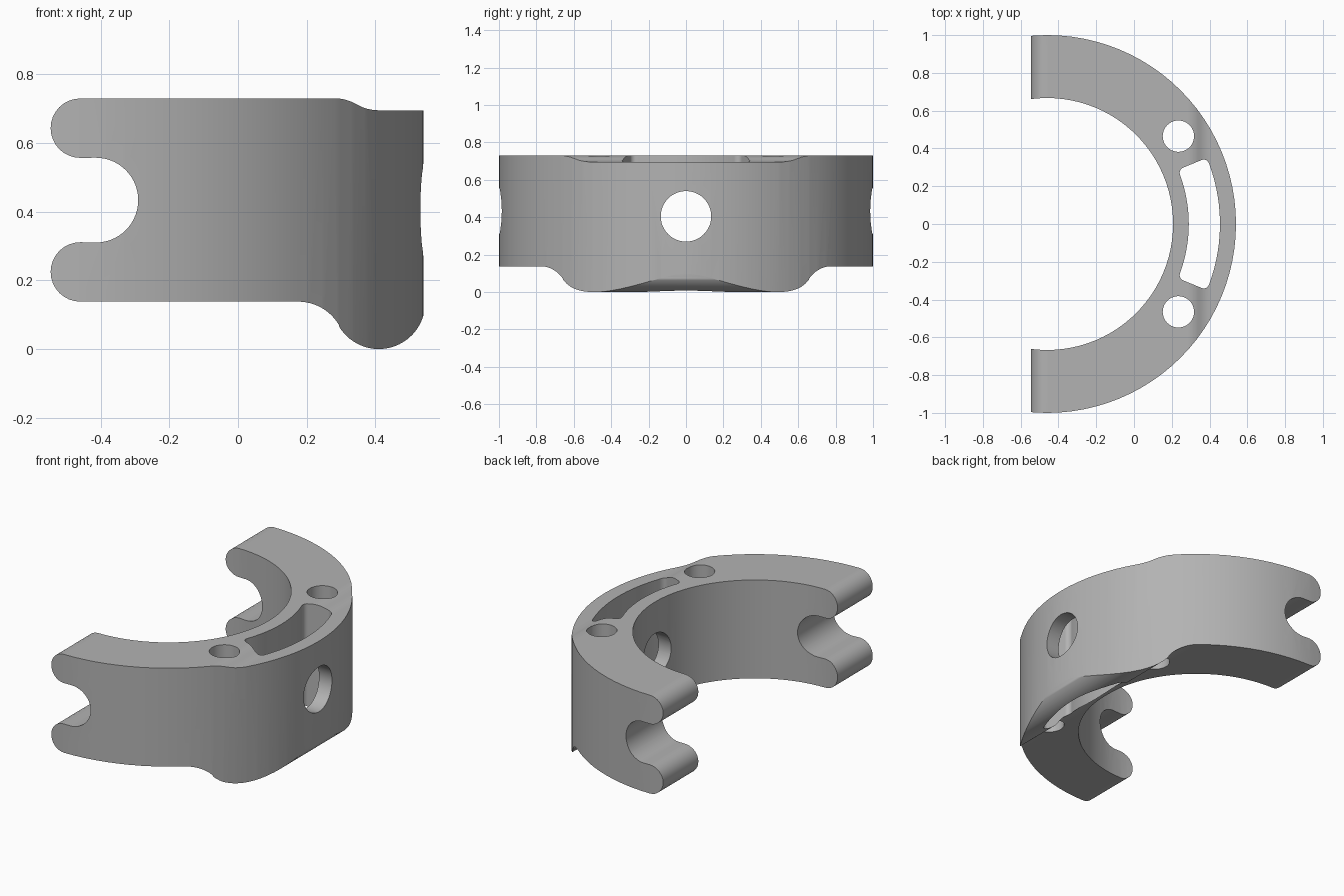
import bpy, bmesh
from math import sin, cos, radians
from mathutils import Vector

cube = bpy.data.objects.get("Cube")
if cube:
    bpy.data.objects.remove(cube)

CX = -0.46          # axis of the half ring


def arc(cx, cy, r, a0, a1, n=16):
    """Points on an arc, angles in degrees."""
    steps = [radians(a0 + (a1 - a0) * i / n) for i in range(n + 1)]
    return [(cx + r * cos(a), cy + r * sin(a)) for a in steps]


def circle(cx, cy, r, n):
    return arc(cx, cy, r, 0, 360, n)[:-1]


def prism(name, outline, axis, low, high):
    """Extrude a 2D outline along x, y or z."""
    place = {"x": lambda u, v, h: (h, u, v),
             "y": lambda u, v, h: (u, h, v),
             "z": lambda u, v, h: (u, v, h)}[axis]
    bm = bmesh.new()
    face = bm.faces.new([bm.verts.new(place(u, v, low)) for u, v in outline])
    top = bmesh.ops.extrude_face_region(bm, geom=[face])["geom"]
    shift = Vector(place(0, 0, high - low))
    bmesh.ops.translate(bm, vec=shift, verts=[e for e in top if isinstance(e, bmesh.types.BMVert)])
    bmesh.ops.remove_doubles(bm, verts=bm.verts, dist=0.0005)
    bmesh.ops.recalc_face_normals(bm, faces=bm.faces)
    mesh = bpy.data.meshes.new(name)
    bm.to_mesh(mesh)
    bm.free()
    obj = bpy.data.objects.new(name, mesh)
    bpy.context.collection.objects.link(obj)
    return obj


def boolean(body, tool, operation):
    """Apply a boolean and discard the cutter."""
    mod = body.modifiers.new("cut", "BOOLEAN")
    mod.operation, mod.solver, mod.object = operation, "EXACT", tool
    bpy.context.view_layer.objects.active = body
    bpy.ops.object.modifier_apply(modifier=mod.name)
    bpy.data.objects.remove(tool)


# Side profile: two rounded prongs, stepped top, rounded lower lobe
profile = (arc(-0.459, 0.643, 0.0865, 270, 90)
           + arc(0.28, 0.601, 0.129, 90, 60, 8)
           + arc(0.41, 0.824, 0.129, 240, 270, 8)
           + [(0.545, 0.695)]
           + arc(0.41, 0.135, 0.135, 0, -150, 28)
           + arc(0.175, 0, 0.138, 30, 90, 12)
           + arc(-0.459, 0.2245, 0.0865, 270, 90)
           + arc(-0.414, 0.4335, 0.1235, 270, 450, 28))
body = prism("half_ring_clamp", profile, "y", -1.2, 1.2)

# Trim to the ring shape
boolean(body, prism("outer_ring", circle(CX, 0, 1.0, 96), "z", -0.5, 1.5), "INTERSECT")
boolean(body, prism("ring_bore", circle(CX, 0, 0.667, 96), "z", -0.5, 1.5), "DIFFERENCE")

# Curved slot with rounded corners
slot_outline = arc(CX, 0, 0.75, -22.5, 22.5, 20) + arc(CX, 0, 0.915, 22.5, -22.5, 20)
slot = prism("slot_cutter", slot_outline, "z", -0.5, 1.5)
bevel = slot.modifiers.new("round", "BEVEL")
bevel.width, bevel.segments = 0.035, 5
bevel.limit_method, bevel.angle_limit = "ANGLE", radians(40)
boolean(body, slot, "DIFFERENCE")

# Vertical bolt holes and the radial hole
for side in (-1, 1):
    boolean(body, prism("bolt_hole", circle(0.235, side * 0.465, 0.083, 40), "z", -0.5, 1.5), "DIFFERENCE")
boolean(body, prism("radial_hole", circle(0, 0.405, 0.135, 48), "x", 0.0, 1.0), "DIFFERENCE")

# Grey metal
grey = bpy.data.materials.new("grey_metal")
grey.use_nodes = True
colour = (0.45, 0.45, 0.45, 1)
grey.diffuse_color = colour
grey.node_tree.nodes["Principled BSDF"].inputs["Base Color"].default_value = colour
body.data.materials.clear()
body.data.materials.append(grey)
for poly in body.data.polygons:
    poly.material_index = 0

# Smooth shading with crisp edges
bpy.ops.object.select_all(action="DESELECT")
body.select_set(True)
bpy.context.view_layer.objects.active = body
bpy.ops.object.shade_smooth_by_angle(angle=radians(30))
weighted = body.modifiers.new("weighted_normals", "WEIGHTED_NORMAL")
weighted.keep_sharp = True
